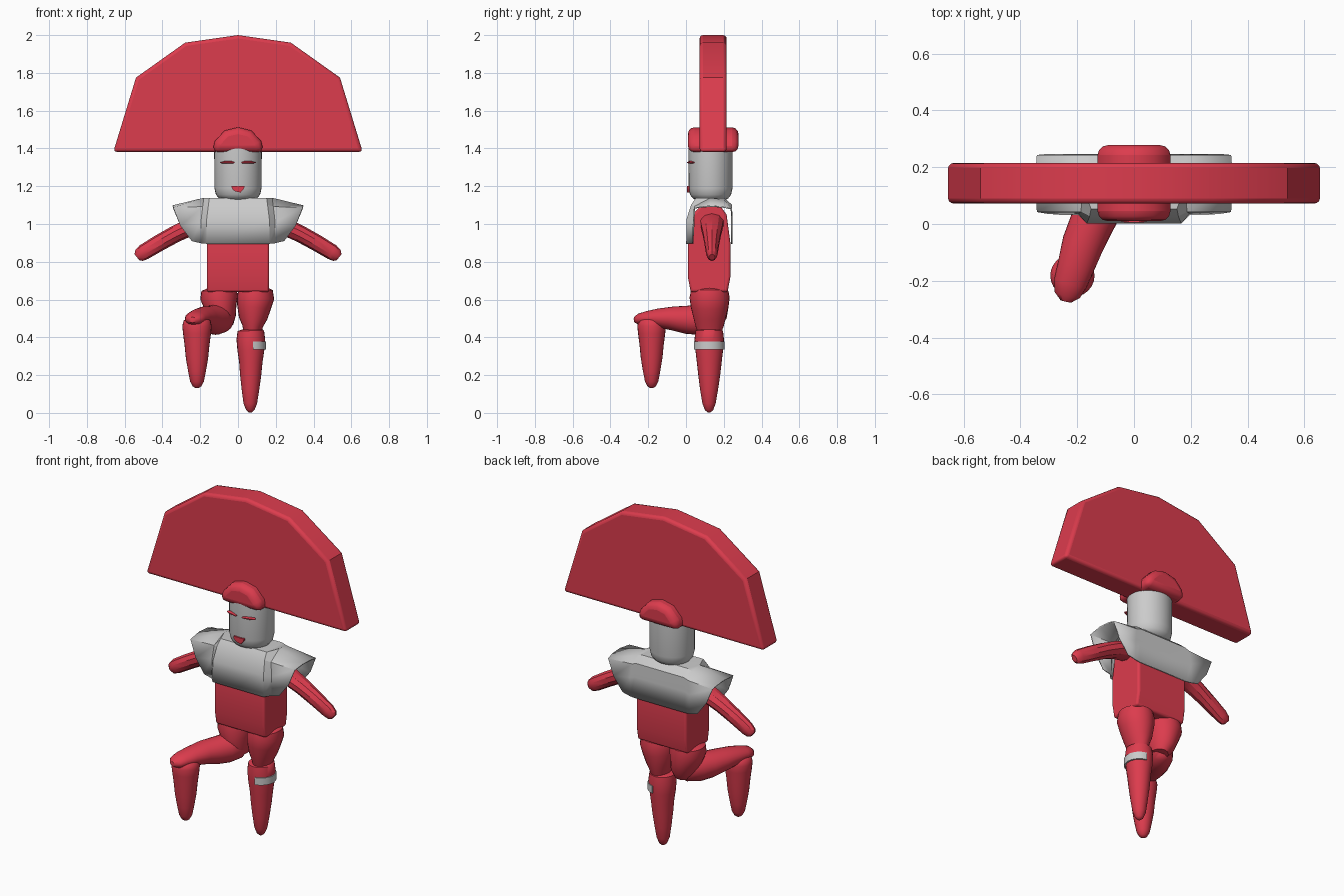
import bpy, bmesh, math
from mathutils import Vector

if "Cube" in bpy.data.objects:
    bpy.data.objects.remove(bpy.data.objects["Cube"])

red = bpy.data.materials.new("red")
red.diffuse_color = (0.72, 0.045, 0.075, 1)
red.use_nodes = True
red.node_tree.nodes["Principled BSDF"].inputs["Base Color"].default_value = red.diffuse_color


def finish(name, bm, mat, angle=35, bevel=0, segs=3, solid=0):
    bmesh.ops.recalc_face_normals(bm, faces=bm.faces)
    me = bpy.data.meshes.new(name)
    bm.to_mesh(me)
    bm.free()
    ob = bpy.data.objects.new(name, me)
    bpy.context.collection.objects.link(ob)
    if mat:
        me.materials.append(mat)
    if solid:
        m = ob.modifiers.new("thickness", 'SOLIDIFY')
        m.thickness, m.offset = solid, 0
    if bevel:
        m = ob.modifiers.new("bevel", 'BEVEL')
        m.width, m.segments = bevel, segs
        m.limit_method, m.angle_limit = 'ANGLE', math.radians(50)
    bpy.ops.object.select_all(action='DESELECT')
    bpy.context.view_layer.objects.active = ob
    ob.select_set(True)
    bpy.ops.object.shade_smooth_by_angle(angle=math.radians(angle))
    return ob


def extrude(name, prof, axis, lo, hi, mat, bevel=0, angle=35):
    """Profile (x,z) pushed along y, or (y,z) pushed along x."""
    bm = bmesh.new()
    put = lambda p, d: (p[0], d, p[1]) if axis == 'y' else (d, p[0], p[1])
    a, b = ([bm.verts.new(put(p, d)) for p in prof] for d in (lo, hi))
    n = len(prof)
    bm.faces.new(a)
    bm.faces.new(b)
    for i in range(n):
        j = (i + 1) % n
        bm.faces.new((a[i], a[j], b[j], b[i]))
    return finish(name, bm, mat, angle, bevel)


def sweep(name, pts, mat, ref=(0, 1, 0), n=24, arc=(0, 360), angle=50):
    """Elliptic rings along a path; each point is x, y, z, ra, rb (rb along ref)."""
    bm = bmesh.new()
    cs = [Vector(p[:3]) for p in pts]
    full = arc[1] - arc[0] == 360
    rings = []
    for i, p in enumerate(pts):
        t = (cs[min(i + 1, len(cs) - 1)] - cs[max(i - 1, 0)]).normalized()
        b = Vector(ref)
        b = (b - t * b.dot(t)).normalized()
        a = b.cross(t)
        ring = []
        for k in range(n if full else n + 1):
            th = math.radians(arc[0] + (arc[1] - arc[0]) * k / n)
            ring.append(bm.verts.new(cs[i] + a * p[3] * math.cos(th) + b * p[4] * math.sin(th)))
        rings.append(ring)
    for r, s in zip(rings, rings[1:]):
        m = len(r)
        for k in range(m):
            bm.faces.new((r[k], r[(k + 1) % m], s[(k + 1) % m], s[k]))
    bm.faces.new(rings[0])
    bm.faces.new(rings[-1])
    return finish(name, bm, mat, angle)


def mirrored(half):
    return half + [(-x, z) for x, z in reversed(half) if x > 0]


# Fan headdress and cap
extrude("fan_headdress", mirrored([(0, 2.0), (.28, 1.96), (.54, 1.775), (.66, 1.382)]),
        'y', .072, .215, red, .018)
extrude("cap", mirrored([(0, 1.512), (.07, 1.495), (.122, 1.44), (.137, 1.38)]),
        'y', .01, .278, red, .035)

# Head and face
sweep("head", [(0, .13, z, r, r * .93) for z, r in
               ((1.125, .075), (1.135, .1), (1.155, .117), (1.19, .125), (1.4, .126))], None, n=32)
for s, side in ((1, "left"), (-1, "right")):
    sweep(side + "_eye", [(s * x, .027 - y, 1.325 + z, r, .012) for x, y, z, r in
                          ((.018, .01, 0, .003), (.035, .008, .001, .007),
                           (.07, 0, .001, .007), (.088, -.012, 0, .003))], red, n=10)
extrude("mouth", [(.035 * math.cos(a), 1.202 - .032 * math.sin(a) - (.006 if i in (3,) else 0))
                  for i, a in enumerate(math.pi * k / 8 for k in range(9))],
        'y', .006, .03, red)

# Torso
extrude("torso", [(.025, .64), (.01, .72), (.01, .9), (.035, 1.05), (.09, 1.11), (.17, 1.11),
                  (.215, 1.05), (.235, .9), (.235, .72), (.22, .64)],
        'x', -.165, .165, red, .012)

# Shoulder cape: arched rows of y, then x/z at body and at wing edge
rows = [  # centre y, centre z, fold x, wing y, wing fold z, tip x, tip z
    (.005, .895, .165, .035, .898, .245, .91),
    (.005, 1.02, .165, .04, 1.01, .305, .99),
    (.03, 1.10, .155, .045, 1.09, .342, 1.085),
    (.055, 1.135, .15, .13, 1.135, .345, 1.095),
    (.2, 1.135, .15, .2, 1.125, .345, 1.09),
    (.24, 1.10, .155, .24, 1.09, .342, 1.08),
    (.242, 1.02, .165, .243, 1.01, .305, .99),
    (.242, .895, .165, .243, .898, .245, .91)]
bm = bmesh.new()
grid = []
for cy, cz, fx, wy, wz, tx, tz in rows:
    line = [(fx, cy, cz), (fx + .03, wy, wz), (tx, wy, tz)]
    pts = [(-x, y, z) for x, y, z in reversed(line)] + line
    grid.append([bm.verts.new(p) for p in pts])
for r, s in zip(grid, grid[1:]):
    for k in range(5):
        bm.faces.new((r[k], r[k + 1], s[k + 1], s[k]))
finish("shoulder_cape", bm, None, 25, solid=.008)

# Arms
for s, side in ((1, "left"), (-1, "right")):
    sweep(side + "_arm", [(s * x, .137, z, ra, rb) for x, z, ra, rb in
                          ((.14, 1.01, .05, .065), (.25, .985, .047, .06), (.33, .948, .045, .05),
                           (.42, .898, .044, .04), (.5, .85, .042, .032), (.525, .832, .034, .026),
                           (.535, .824, .02, .016))], red, n=10, angle=30)

# Standing leg: thigh, shin and half band on the outer side
sweep("standing_thigh", [(x, .125, z, ra, rb) for x, z, ra, rb in
                         ((.09, .66, .06, .07), (.092, .645, .092, .1), (.093, .61, .099, .106),
                          (.085, .56, .09, .1), (.08, .5, .075, .085), (.078, .46, .055, .075),
                          (.075, .42, .045, .06))], red)
sweep("standing_shin", [(x, y, z, ra, rb) for x, y, z, ra, rb in
                        ((.067, .123, .445, .05, .05), (.068, .123, .435, .07, .073),
                         (.068, .123, .39, .076, .078), (.068, .123, .33, .071, .073),
                         (.068, .123, .27, .062, .066), (.067, .123, .2, .056, .058),
                         (.066, .122, .12, .046, .047), (.065, .122, .05, .036, .035),
                         (.065, .122, .015, .022, .022), (.065, .122, .003, .008, .008))], red)
sweep("shin_band", [(.068, .123, z, .08, .082) for z in (.335, .378)], None, n=16, arc=(-82, 82)
      if Vector((0, 1, 0)).cross(Vector((0, 0, 1))).x > 0 else (98, 262))

# Raised leg: hip, thigh and hanging shin
sweep("raised_hip", [(x, .125, z, ra, rb) for x, z, ra, rb in
                     ((-.1, .66, .06, .07), (-.1, .645, .094, .1), (-.1, .61, .1, .104),
                      (-.092, .56, .085, .1), (-.08, .5, .07, .09), (-.07, .455, .045, .06))], red)
sweep("raised_thigh", [(-.075, .15, .5, .05, .05), (-.085, .12, .5, .075, .07), (-.12, .06, .493, .08, .08),
                       (-.15, 0, .493, .074, .078), (-.18, -.07, .5, .063, .074),
                       (-.205, -.15, .502, .05, .065), (-.225, -.21, .5, .038, .058),
                       (-.235, -.25, .495, .03, .046), (-.24, -.272, .492, .015, .02)],
      red, ref=(1, 0, 0))
sweep("raised_shin", [(x, -.182, z, ra, ra * .97) for x, z, ra in
                      ((-.217, .505, .045), (-.217, .49, .07), (-.217, .46, .078), (-.217, .42, .074),
                       (-.217, .36, .066), (-.217, .29, .059), (-.217, .22, .047),
                       (-.217, .165, .036), (-.217, .14, .022), (-.217, .131, .008))], red)
